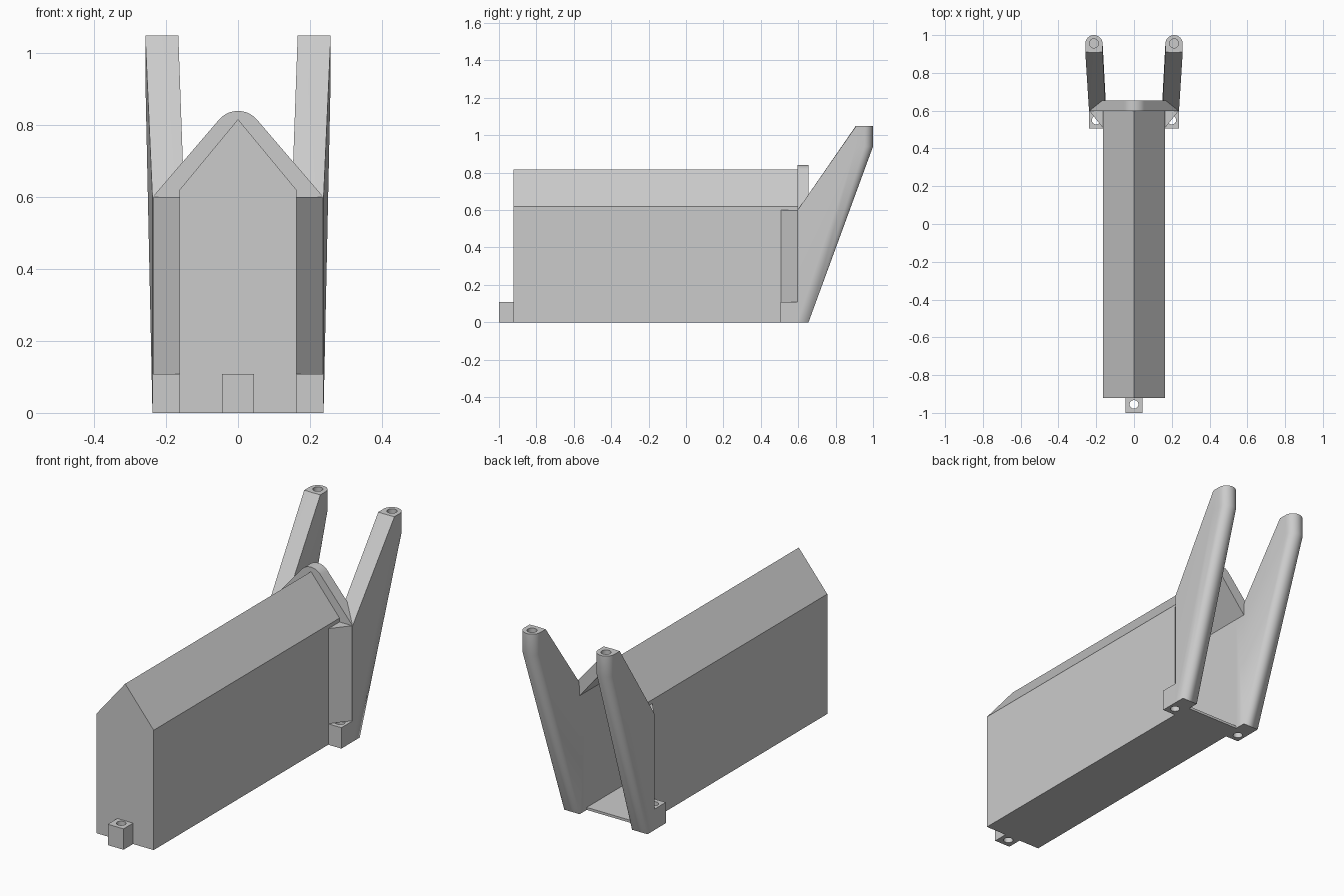
import bpy, bmesh
from math import cos, sin, pi, radians

cube = bpy.data.objects.get("Cube")
if cube:
    bpy.data.objects.remove(cube, do_unlink=True)

# One plain grey for everything
GREY = (0.6, 0.6, 0.6, 1)
grey = bpy.data.materials.new("light grey")
grey.use_nodes = True
grey.diffuse_color = GREY
grey.node_tree.nodes["Principled BSDF"].inputs["Base Color"].default_value = GREY


def hull(name, points):
    """Convex solid around the points, with flat regions merged."""
    bm = bmesh.new()
    for p in points:
        bm.verts.new(p)
    res = bmesh.ops.convex_hull(bm, input=bm.verts)
    spare = {v for v in res["geom_interior"] + res["geom_unused"]
             if isinstance(v, bmesh.types.BMVert)}
    bmesh.ops.delete(bm, geom=list(spare), context='VERTS')
    bmesh.ops.dissolve_limit(bm, angle_limit=radians(0.5), verts=bm.verts, edges=bm.edges)
    bmesh.ops.recalc_face_normals(bm, faces=bm.faces)
    mesh = bpy.data.meshes.new(name)
    bm.to_mesh(mesh)
    bm.free()
    mesh.materials.append(grey)
    ob = bpy.data.objects.new(name, mesh)
    bpy.context.collection.objects.link(ob)
    return ob


def box(x0, x1, y0, y1, z0, z1):
    return [(x, y, z) for x in (x0, x1) for y in (y0, y1) for z in (z0, z1)]


def upright(outline, z0, z1):
    return [(x, y, z) for x, y in outline for z in (z0, z1)]


def lengthwise(outline, y0, y1):
    return [(x, y, z) for x, z in outline for y in (y0, y1)]


def circle(cx, cy, r, n=32):
    return [(cx + r * cos(2 * pi * i / n), cy + r * sin(2 * pi * i / n)) for i in range(n)]


def house(half, floor, eave, apex):
    return [(-half, floor), (half, floor), (half, eave), (0, apex), (-half, eave)]


def cut(ob, points):
    """Subtract a convex solid and bake the result."""
    cutter = hull("cutter", points)
    cutter.hide_render = True
    mod = ob.modifiers.new("cut", 'BOOLEAN')
    mod.operation, mod.solver, mod.object = 'DIFFERENCE', 'EXACT', cutter
    graph = bpy.context.evaluated_depsgraph_get()
    mesh = bpy.data.meshes.new_from_object(ob.evaluated_get(graph))
    ob.modifiers.clear()
    ob.data = mesh
    bpy.data.objects.remove(cutter, do_unlink=True)


def smooth(ob):
    ob.data.shade_smooth()
    ob.data.set_sharp_from_angle(angle=radians(25))


BACK, REAR = 0.597, 0.655      # end of the shell, end of the collar
HALF, INNER, OUTER = 0.163, 0.15, 0.238
interior = lengthwise(house(INNER, 0.013, 0.613, 0.795), -0.907, 0.75)

# Hollow shell with a gabled roof, open at the back
shell = hull("shell", lengthwise(house(HALF, 0, 0.62, 0.817), -0.922, BACK))
cut(shell, interior)

# Rounded gable collar around the open end
collar = hull("collar", lengthwise([(-OUTER, 0.6), (OUTER, 0.6)] + circle(0, 0.77, 0.07, 48),
                                   BACK, REAR))
cut(collar, interior)
smooth(collar)

# Front mounting tab
front_tab = hull("front_tab", box(-0.045, 0.045, -1, -0.922, 0, 0.108))
cut(front_tab, upright(circle(0, -0.955, 0.023), -0.1, 0.2))
smooth(front_tab)

for side, s in (("left", 1), ("right", -1)):
    # Leaning arm: upright base blended into a rounded tip with a blind hole
    tip = circle(s * 0.212, 0.954, 0.046)
    tip += [(s * 0.166, 0.91), (s * 0.258, 0.91)]
    arm = hull(side + "_arm", box(s * INNER, s * OUTER, BACK, REAR, 0, 0.6)
               + upright(tip, 0.94, 1.05))
    cut(arm, upright(circle(s * 0.212, 0.956, 0.024), 0.95, 1.2))
    smooth(arm)

    # Rear mounting tab
    tab = hull(side + "_rear_tab", box(s * HALF, s * OUTER, 0.505, BACK, 0, 0.108))
    cut(tab, upright(circle(s * 0.2, 0.55, 0.023), -0.1, 0.2))
    smooth(tab)

    # Triangular gusset between shell and arm
    corner = [(s * HALF, 0.507), (s * HALF, BACK), (s * 0.235, BACK)]
    hull(side + "_gusset", upright(corner, 0.108, 0.6))
